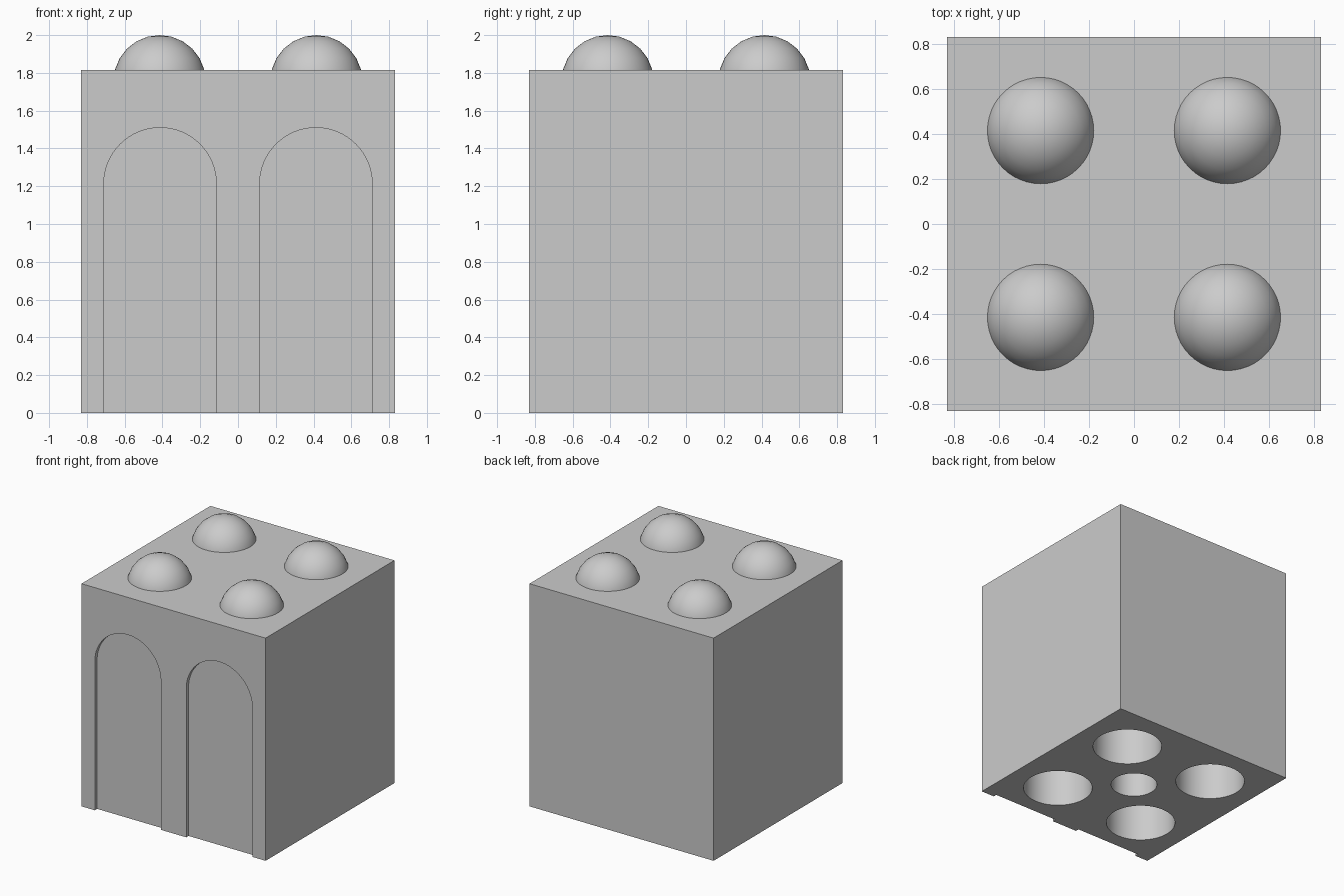
import bpy
import bmesh
import math
from mathutils import Matrix

if "Cube" in bpy.data.objects:
    bpy.data.objects.remove(bpy.data.objects["Cube"], do_unlink=True)

HALF, TOP = 0.83, 1.815     # block half width and height
SPACING = 0.415             # offset of studs and sockets from the centre
ARCH_R, SPRING, RECESS = 0.298, 1.212, 0.03
SOCKET_DEPTH = 0.45

grey = bpy.data.materials.new("light_grey")
grey.use_nodes = True
colour = (0.6, 0.6, 0.6, 1)
grey.diffuse_color = colour
grey.node_tree.nodes["Principled BSDF"].inputs["Base Color"].default_value = colour


def make_object(name, bm):
    bmesh.ops.recalc_face_normals(bm, faces=bm.faces)
    mesh = bpy.data.meshes.new(name)
    bm.to_mesh(mesh)
    bm.free()
    mesh.materials.append(grey)
    obj = bpy.data.objects.new(name, mesh)
    bpy.context.collection.objects.link(obj)
    return obj


def smooth(obj):
    bpy.ops.object.select_all(action="DESELECT")
    obj.select_set(True)
    bpy.context.view_layer.objects.active = obj
    bpy.ops.object.shade_smooth_by_angle(angle=math.radians(35))


def cut(target, cutter):
    mod = target.modifiers.new(cutter.name, "BOOLEAN")
    mod.operation = "DIFFERENCE"
    mod.solver = "EXACT"
    mod.object = cutter
    bpy.context.view_layer.objects.active = target
    bpy.ops.object.modifier_apply(modifier=mod.name)
    bpy.data.objects.remove(cutter, do_unlink=True)


# Block body
bm = bmesh.new()
bmesh.ops.create_cube(bm, size=1, matrix=Matrix.Translation((0, 0, TOP / 2))
                      @ Matrix.Diagonal((2 * HALF, 2 * HALF, TOP, 1)))
block = make_object("block", bm)

# Two shallow arched recesses on the front
for side in (-1, 1):
    cx = side * 0.4125
    outline = [(cx + ARCH_R, -0.1), *((cx + ARCH_R * math.cos(math.pi * i / 32),
               SPRING + ARCH_R * math.sin(math.pi * i / 32)) for i in range(33)),
               (cx - ARCH_R, -0.1)]
    bm = bmesh.new()
    face = bm.faces.new([bm.verts.new((x, -HALF - 0.1, z)) for x, z in outline])
    ext = bmesh.ops.extrude_face_region(bm, geom=[face])
    bmesh.ops.translate(bm, vec=(0, 0.1 + RECESS, 0),
                        verts=[g for g in ext["geom"] if isinstance(g, bmesh.types.BMVert)])
    cut(block, make_object("arch_cutter", bm))

# Round sockets in the underside: four large, one small in the middle
corners = [(x, y) for x in (-SPACING, SPACING) for y in (-SPACING, SPACING)]
for x, y, radius in [(x, y, 0.264) for x, y in corners] + [(0, 0, 0.176)]:
    bm = bmesh.new()
    bmesh.ops.create_cone(bm, cap_ends=True, segments=48, radius1=radius, radius2=radius,
                          depth=2 * SOCKET_DEPTH, matrix=Matrix.Translation((x, y, 0)))
    cut(block, make_object("socket_cutter", bm))
smooth(block)

# Domed studs on top
for i, (x, y) in enumerate(corners):
    bm = bmesh.new()
    bmesh.ops.create_uvsphere(bm, u_segments=48, v_segments=12, radius=0.244)
    bmesh.ops.translate(bm, vec=(x, y, 2 - 0.244), verts=bm.verts)
    bmesh.ops.bisect_plane(bm, geom=bm.verts[:] + bm.edges[:] + bm.faces[:],
                           plane_co=(0, 0, TOP), plane_no=(0, 0, 1), clear_inner=True)
    smooth(make_object(f"stud_{i + 1}", bm))
